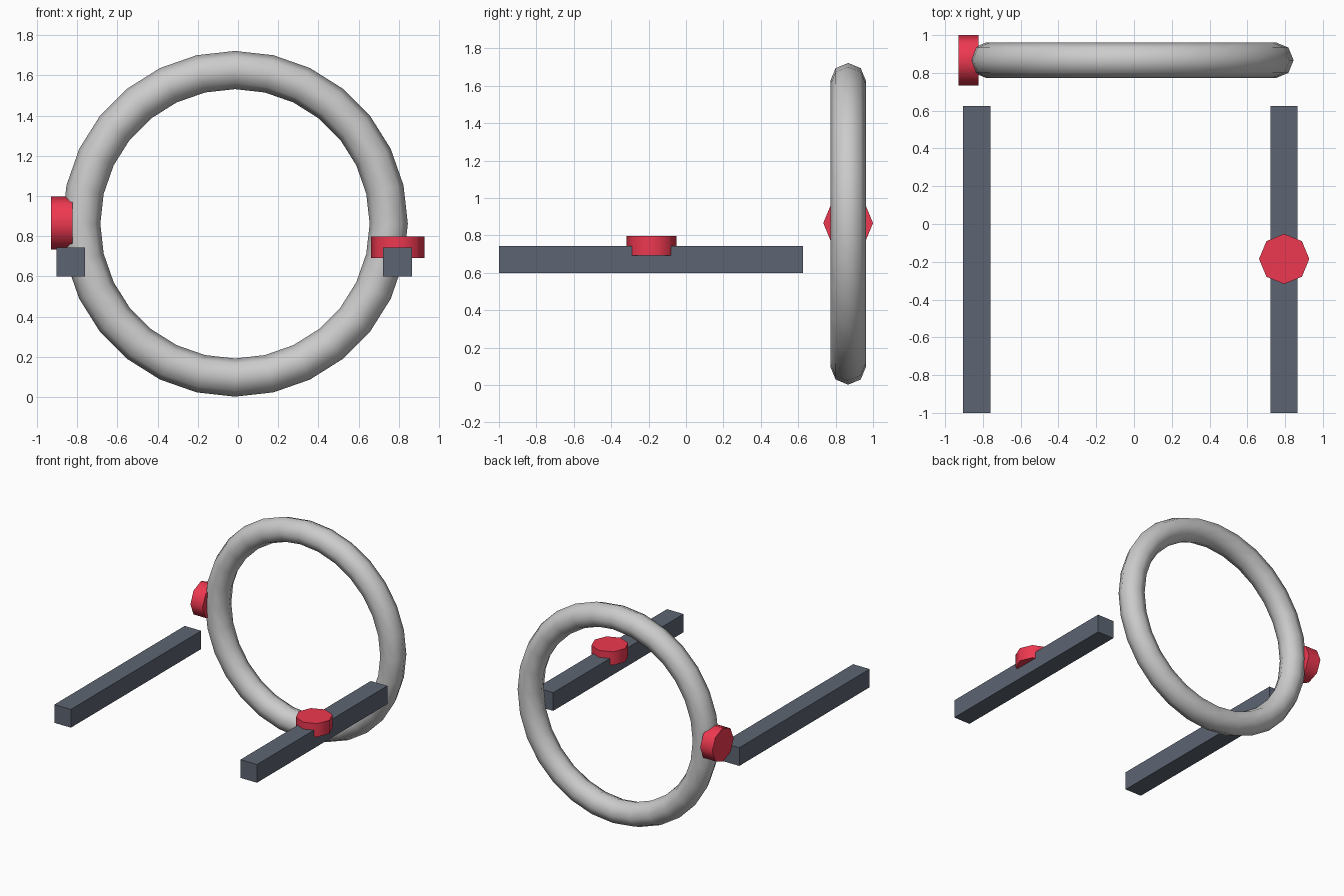
import bpy
from math import radians, pi

if "Cube" in bpy.data.objects:
    bpy.data.objects.remove(bpy.data.objects["Cube"])

red = bpy.data.materials.new("red")
red.diffuse_color = (0.85, 0.04, 0.08, 1)
red.use_nodes = True
red.node_tree.nodes["Principled BSDF"].inputs["Base Color"].default_value = red.diffuse_color
slate = bpy.data.materials.new("slate")
slate.diffuse_color = (0.11, 0.13, 0.17, 1)
slate.use_nodes = True
slate.node_tree.nodes["Principled BSDF"].inputs["Base Color"].default_value = slate.diffuse_color


def finish(name, mat=None, smooth=None):
    ob = bpy.context.object
    ob.name = name
    bpy.ops.object.transform_apply(location=False, rotation=True, scale=True)
    if mat:
        ob.data.materials.append(mat)
    if smooth:
        bpy.ops.object.shade_smooth_by_angle(angle=radians(smooth))
    return ob


def bar(name, x):
    bpy.ops.mesh.primitive_cube_add(size=1, location=(x, -0.187, 0.672))
    bpy.context.object.scale = (0.144, 1.626, 0.144)
    finish(name, slate)


def disc(name, loc, rot):
    bpy.ops.mesh.primitive_cylinder_add(vertices=8, radius=0.133, depth=0.106,
                                        location=loc, rotation=rot)
    finish(name, red, 60)


# Upright ring at the back
bpy.ops.mesh.primitive_torus_add(major_segments=28, minor_segments=8,
                                 major_radius=0.765, minor_radius=0.095,
                                 location=(-0.015, 0.867, 0.862),
                                 rotation=(pi / 2, 0, 0))
finish("ring", None, 60)

# Two parallel side bars
bar("left_bar", -0.832)
bar("right_bar", 0.794)

# Octagonal buttons: one on the ring's side, one on the right bar
disc("ring_button", (-0.877, 0.867, 0.866), (0, pi / 2, 0))
disc("bar_button", (0.795, -0.185, 0.745), (0, 0, 0))
